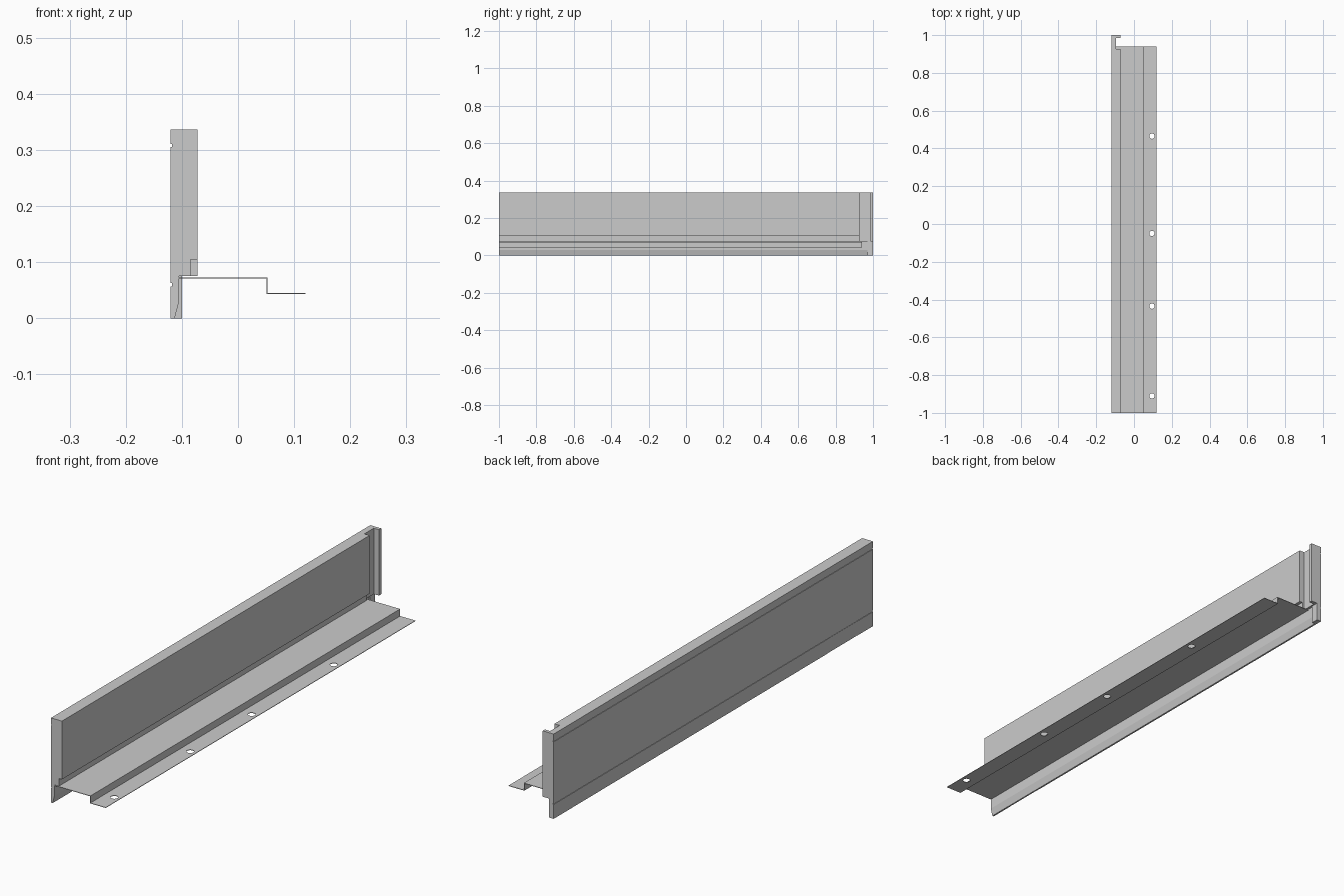
import bpy, bmesh
from mathutils import Vector

if "Cube" in bpy.data.objects:
    bpy.data.objects.remove(bpy.data.objects["Cube"])


def extrude_y(name, profile, y0, y1):
    """Closed (x, z) profile extruded along y."""
    bm = bmesh.new()
    face = bm.faces.new([bm.verts.new((x, y0, z)) for x, z in profile])
    out = bmesh.ops.extrude_face_region(bm, geom=[face])
    verts = [g for g in out["geom"] if isinstance(g, bmesh.types.BMVert)]
    bmesh.ops.translate(bm, verts=verts, vec=Vector((0, y1 - y0, 0)))
    bmesh.ops.recalc_face_normals(bm, faces=bm.faces)
    mesh = bpy.data.meshes.new(name)
    bm.to_mesh(mesh)
    bm.free()
    obj = bpy.data.objects.new(name, mesh)
    bpy.context.collection.objects.link(obj)
    return obj


def box(name, x0, x1, y0, y1, z0, z1):
    return extrude_y(name, [(x0, z0), (x1, z0), (x1, z1), (x0, z1)], y0, y1)


def boolean(obj, tool, operation):
    """Apply a boolean and discard the tool object."""
    mod = obj.modifiers.new("bool", "BOOLEAN")
    mod.operation, mod.solver, mod.object = operation, "EXACT", tool
    bpy.context.view_layer.objects.active = obj
    bpy.ops.object.modifier_apply(modifier=mod.name)
    bpy.data.objects.remove(tool, do_unlink=True)


L, TOP = -0.12, 0.336

# Main panel with stepped inner face and tapered lower lip
panel = extrude_y("panel", [
    (L, 0), (-0.113, 0), (-0.105, 0.03), (-0.105, 0.075), (-0.085, 0.075),
    (-0.085, 0.105), (-0.072, 0.105), (-0.072, TOP), (L, TOP)], -1, 0.927)

# Thin neck beyond the panel, keeping the lower lip
neck = extrude_y("neck", [
    (L, 0), (-0.113, 0), (-0.105, 0.03), (-0.105, 0.075),
    (-0.095, 0.075), (-0.095, TOP), (L, TOP)], 0.9, 0.99)
boolean(panel, neck, "UNION")

# End flange and its lower foot
boolean(panel, box("flange", L, -0.072, 0.986, 1, 0.075, TOP), "UNION")
boolean(panel, box("foot", L, -0.10, 0.97, 1, 0, 0.075), "UNION")

# Shallow grooves along the outer face, and a recessed patch in the lower strip
for z in (0.308, 0.06):
    boolean(panel, box("groove", L - 0.01, L + 0.002, -1.1, 1.1, z - 0.003, z + 0.003),
            "DIFFERENCE")
boolean(panel, box("patch", L - 0.01, L + 0.001, -0.9, -0.717, -0.01, 0.06), "DIFFERENCE")

# Folded sheet tray
T = 0.002
tray = extrude_y("tray", [
    (-0.106, 0.071), (0.051, 0.071), (0.051, 0.043), (0.12, 0.043),
    (0.12, 0.043 + T), (0.051 + T, 0.043 + T), (0.051 + T, 0.071 + T),
    (-0.106, 0.071 + T)], -1, 0.94)

# Fixing holes in the lower ledge
for y in (0.465, -0.05, -0.435, -0.91):
    bpy.ops.mesh.primitive_cylinder_add(vertices=32, radius=0.014, depth=0.04,
                                        location=(0.095, y, 0.044))
    boolean(tray, bpy.context.object, "DIFFERENCE")
